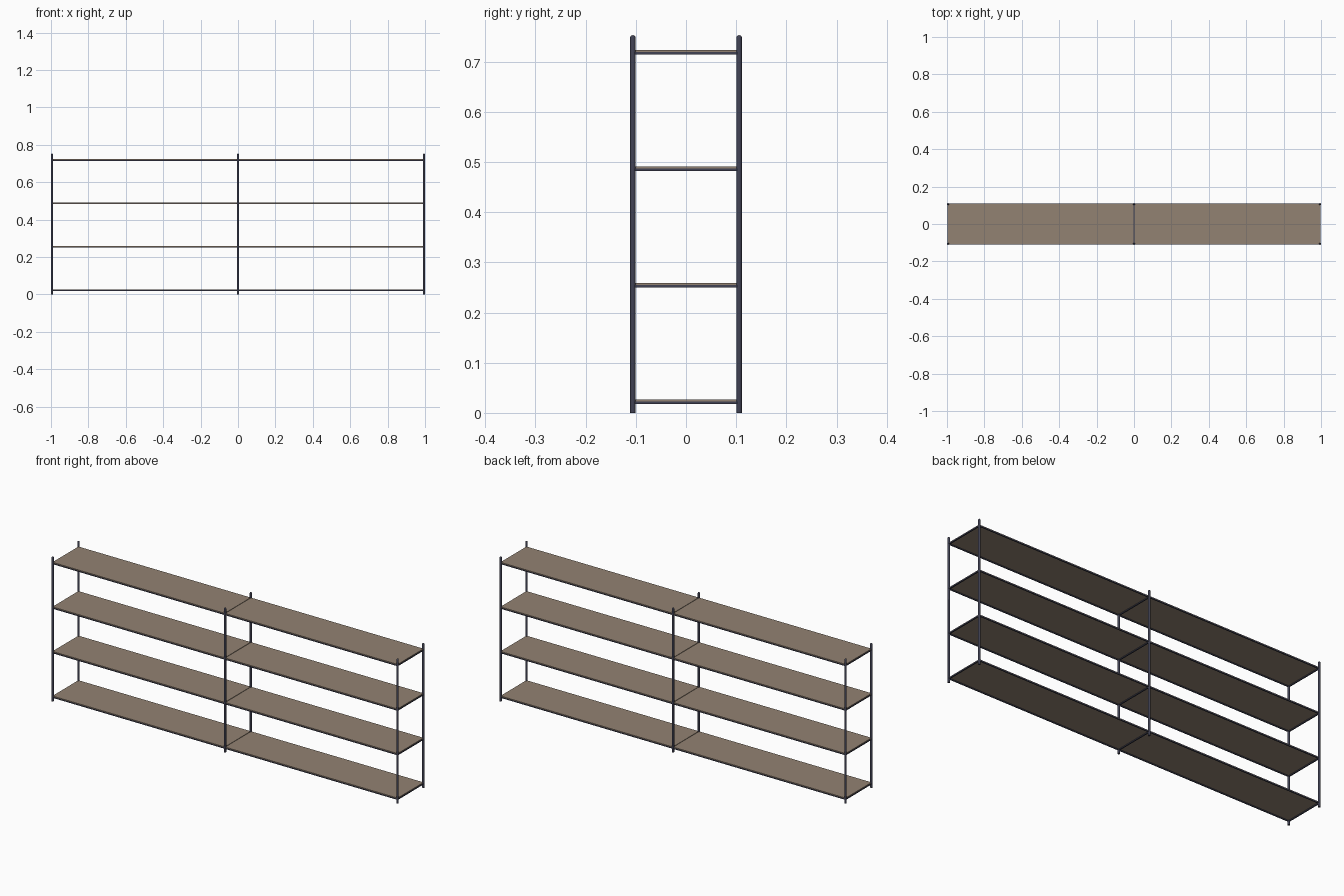
import bpy, bmesh, math

if "Cube" in bpy.data.objects:
    bpy.data.objects.remove(bpy.data.objects["Cube"])

R = 0.0056                      # post radius
POST_X = 1.0 - R                # outer post centres
POST_Y = 0.106
HEIGHT = 0.753
LEVELS = [0.0175 + i * 0.2323 for i in range(4)]   # underside of each rail frame
RAIL_H, RAIL_W = 0.005, 0.006
PANEL_T = 0.004


def material(name, rgb):
    m = bpy.data.materials.new(name)
    m.diffuse_color = (*rgb, 1)
    m.use_nodes = True
    m.node_tree.nodes["Principled BSDF"].inputs["Base Color"].default_value = m.diffuse_color
    return m


metal = material("dark_metal", (0.05, 0.052, 0.085))
wood = material("brown_wood", (0.29, 0.225, 0.17))


def finish(name, bm, mat, smooth=False):
    bmesh.ops.recalc_face_normals(bm, faces=bm.faces)
    me = bpy.data.meshes.new(name)
    bm.to_mesh(me)
    bm.free()
    me.materials.append(mat)
    ob = bpy.data.objects.new(name, me)
    bpy.context.collection.objects.link(ob)
    if smooth:
        bpy.ops.object.select_all(action='DESELECT')
        ob.select_set(True)
        bpy.context.view_layer.objects.active = ob
        bpy.ops.object.shade_smooth_by_angle(angle=math.radians(40))
    return ob


def box(name, lo, hi, mat):
    bm = bmesh.new()
    bmesh.ops.create_cube(bm, size=1)
    for v in bm.verts:
        v.co = [lo[i] if v.co[i] < 0 else hi[i] for i in range(3)]
    return finish(name, bm, mat)


def post(name, x, y):
    # round rod with flat foot and domed tip, turned from a profile
    profile = [(0, 0), (R, 0), (R, HEIGHT - R)]
    profile += [(R * math.cos(a), HEIGHT - R + R * math.sin(a))
                for a in (math.radians(d) for d in (30, 60))]
    profile.append((0, HEIGHT))
    bm = bmesh.new()
    vs = [bm.verts.new((r, 0, z)) for r, z in profile]
    es = [bm.edges.new(p) for p in zip(vs, vs[1:])]
    bmesh.ops.spin(bm, geom=vs + es, cent=(0, 0, 0), axis=(0, 0, 1),
                   angle=2 * math.pi, steps=16)
    bmesh.ops.remove_doubles(bm, verts=bm.verts, dist=1e-5)
    finish(name, bm, metal, True).location = (x, y, 0)


# six uprights
for x, xn in ((-POST_X, "left"), (0, "middle"), (POST_X, "right")):
    for y, yn in ((-POST_Y, "front"), (POST_Y, "back")):
        post(f"{xn}_{yn}_post", x, y)

W = RAIL_W / 2
for n, z in enumerate(LEVELS, 1):
    top = z + RAIL_H
    # rails running front to back between each pair of posts
    for x, xn in ((-POST_X, "left"), (0, "middle"), (POST_X, "right")):
        box(f"{xn}_cross_rail_{n}", (x - W, -POST_Y, z), (x + W, POST_Y, top), metal)
    for s, side in ((-1, "left"), (1, "right")):
        # long rails along the front and back edges
        xs = sorted((s * W, s * (POST_X - W)))
        for y, yn in ((-POST_Y, "front"), (POST_Y, "back")):
            box(f"{side}_{yn}_rail_{n}", (xs[0], y - W / 3 - W / 2, z),
                (xs[1], y + W / 3 + W / 2, top), metal)
        # shelf panel resting on the frame
        xs = sorted((s * 0.0015, s * (POST_X + 0.001)))
        box(f"{side}_shelf_{n}", (xs[0], -POST_Y - 0.001, top),
            (xs[1], POST_Y + 0.001, top + PANEL_T), wood)
